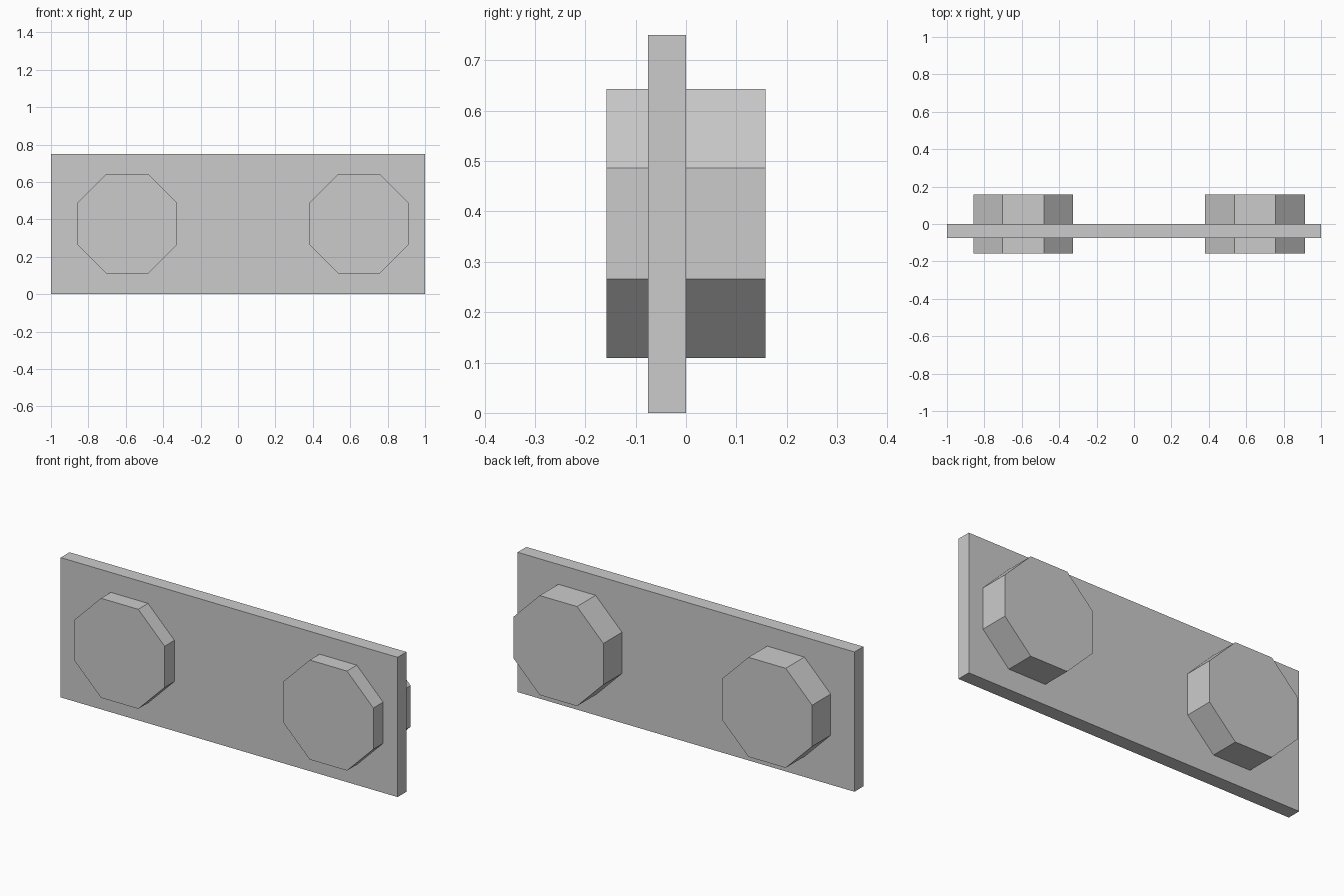
import bpy
import math

if "Cube" in bpy.data.objects:
    bpy.data.objects.remove(bpy.data.objects["Cube"])

grey = bpy.data.materials.new("plain grey")
grey.diffuse_color = (0.6, 0.6, 0.6, 1)
grey.use_nodes = True
grey.node_tree.nodes["Principled BSDF"].inputs["Base Color"].default_value = grey.diffuse_color

# Upright flat panel
bpy.ops.mesh.primitive_cube_add(size=1, location=(0, -0.0375, 0.375))
panel = bpy.context.object
panel.name = "panel"
panel.scale = (2, 0.075, 0.75)
panel.data.materials.append(grey)


# Octagonal block passing through the panel, flat sides up and down
def octagon_block(name, x):
    apothem = 0.267
    bpy.ops.mesh.primitive_cylinder_add(
        vertices=8, radius=apothem / math.cos(math.pi / 8), depth=0.316)
    block = bpy.context.object
    block.name = name
    # Turn the corners half a step, then lay the axis along y
    for v in block.data.vertices:
        a = math.atan2(v.co.y, v.co.x) + math.pi / 8
        r = math.hypot(v.co.x, v.co.y)
        v.co = (r * math.cos(a), v.co.z, -r * math.sin(a))
    block.location = (x, 0, 0.376)
    block.data.materials.append(grey)


octagon_block("left_wheel", -0.592)
octagon_block("right_wheel", 0.647)
